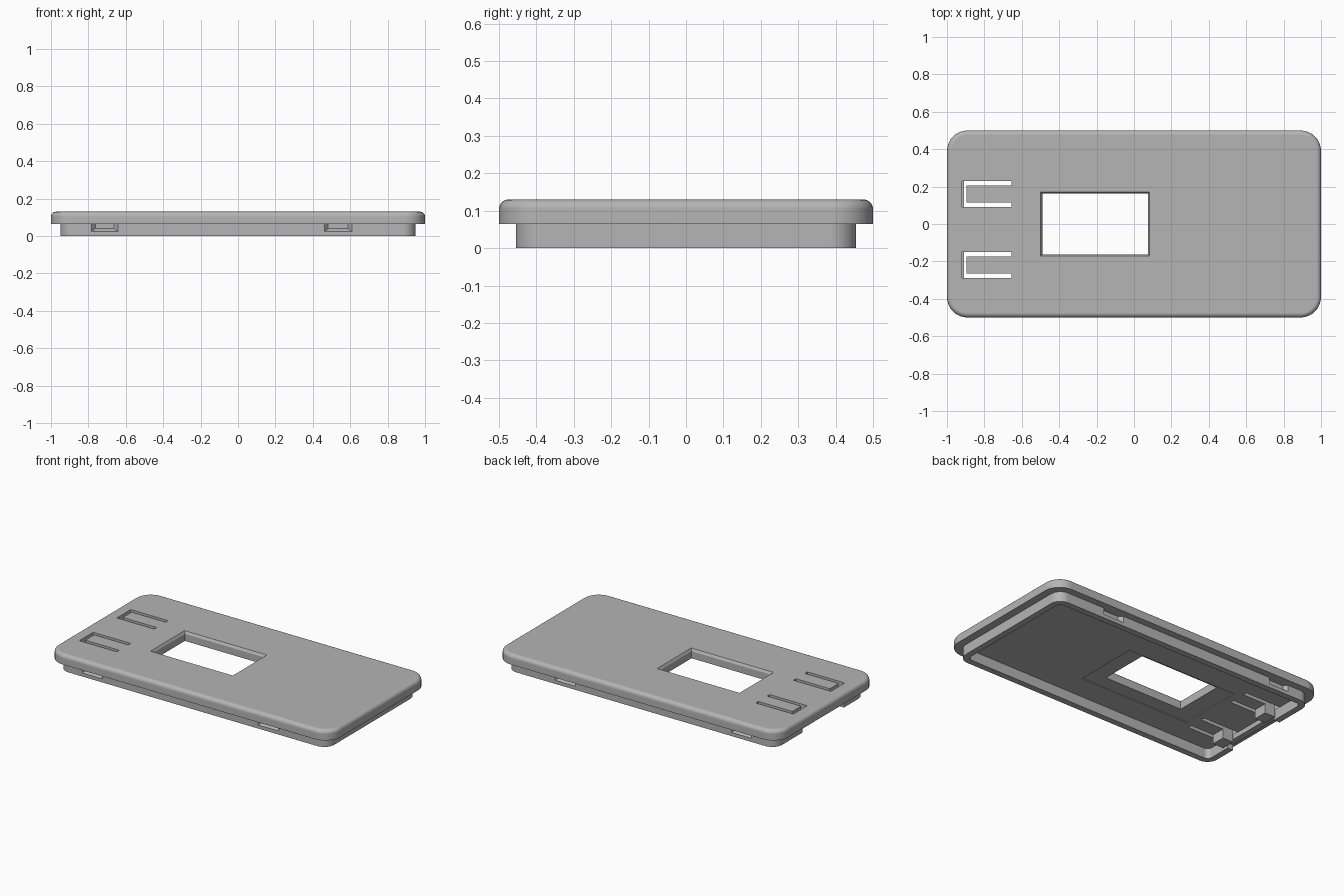
import bpy, bmesh
from math import sin, cos, pi

old = bpy.data.objects.get("Cube")
if old:
    bpy.data.objects.remove(old, do_unlink=True)

grey = bpy.data.materials.new("plain_grey")
grey.use_nodes = True
colour = (0.46, 0.46, 0.46, 1)
grey.diffuse_color = colour
grey.node_tree.nodes["Principled BSDF"].inputs["Base Color"].default_value = colour


def rounded_ring(hx, hy, r, steps=8):
    """Outline points of a rounded rectangle, anticlockwise."""
    pts = []
    for i, (sx, sy) in enumerate([(1, 1), (-1, 1), (-1, -1), (1, -1)]):
        for k in range(steps + 1):
            a = (i + k / steps) * pi / 2
            pts.append((sx * (hx - r) + r * cos(a), sy * (hy - r) + r * sin(a)))
    return pts


def finish(name, bm):
    bmesh.ops.recalc_face_normals(bm, faces=bm.faces)
    mesh = bpy.data.meshes.new(name)
    bm.to_mesh(mesh)
    bm.free()
    mesh.materials.append(grey)
    obj = bpy.data.objects.new(name, mesh)
    bpy.context.collection.objects.link(obj)
    return obj


def slab(name, hx, hy, r, levels):
    """Rounded slab lofted through (inset, z) levels."""
    bm = bmesh.new()
    rings = [[bm.verts.new((x, y, z)) for x, y in
              rounded_ring(hx - d, hy - d, r - d)] for d, z in levels]
    n = len(rings[0])
    for a, b in zip(rings, rings[1:]):
        for i in range(n):
            j = (i + 1) % n
            bm.faces.new((a[i], a[j], b[j], b[i]))
    bm.faces.new(rings[0][::-1])
    bm.faces.new(rings[-1])
    return finish(name, bm)


def box(name, x, y, z, flare=0.0):
    """Box from ranges; flare widens the top in x and y."""
    bm = bmesh.new()
    bmesh.ops.create_cube(bm, size=1)
    for v in bm.verts:
        top = v.co.z > 0
        g = flare if top else 0
        v.co = (x[1] + g if v.co.x > 0 else x[0] - g,
                y[1] + g if v.co.y > 0 else y[0] - g,
                z[1] if top else z[0])
    return finish(name, bm)


def cut(target, cutter):
    cutter.hide_render = True
    mod = target.modifiers.new("cut", 'BOOLEAN')
    mod.operation = 'DIFFERENCE'
    mod.solver = 'EXACT'
    mod.object = cutter
    bpy.context.view_layer.objects.active = target
    bpy.ops.object.modifier_apply(modifier=mod.name)
    bpy.data.objects.remove(cutter, do_unlink=True)


def smooth(obj):
    bpy.ops.object.select_all(action='DESELECT')
    obj.select_set(True)
    bpy.context.view_layer.objects.active = obj
    bpy.ops.object.shade_smooth_by_angle(angle=0.5)
    mod = obj.modifiers.new("flat_weighting", 'WEIGHTED_NORMAL')
    mod.keep_sharp = True


BASE, TOP, FILLET = 0.065, 0.13, 0.025

# Cover plate with a rounded upper edge
levels = [(0, BASE)] + [
    (FILLET * (1 - cos(k * pi / 10)), TOP - FILLET + FILLET * sin(k * pi / 10))
    for k in range(6)]
plate = slab("cover_plate", 1.0, 0.5, 0.11, levels)

# Shallow seat and opening for the display
cut(plate, box("seat_cutter", (-0.61, 0.18), (-0.255, 0.175), (0.05, BASE + 0.005)))
cut(plate, box("window_cutter", (-0.49, 0.075), (-0.163, 0.163), (0.05, 0.12)))
cut(plate, box("window_lip_cutter", (-0.49, 0.075), (-0.163, 0.163), (0.115, 0.135), 0.012))

# U-shaped slots that free two flexible button tongues, each with a peg
for side, cy in (("back", 0.16), ("front", -0.22)):
    for s in (-1, 1):
        y = sorted((cy + s * 0.045, cy + s * 0.07))
        cut(plate, box("slot_cutter", (-0.92, -0.655), y, (0.05, 0.15)))
    cut(plate, box("slot_cutter", (-0.92, -0.895), (cy - 0.069, cy + 0.069), (0.05, 0.15)))
    box(side + "_button_peg", (-0.895, -0.82), (cy - 0.045, cy + 0.045), (0.005, BASE + 0.01))
smooth(plate)

# Inner rim below the plate
rim = slab("inner_rim", 0.95, 0.455, 0.07, [(0, 0), (0, BASE + 0.004)])
cut(rim, slab("rim_cutter", 0.91, 0.415, 0.03, [(0, -0.1), (0, 0.2)]))

# Lowered stretch of the rim beside the buttons
cut(rim, box("gap_cutter", (-1.0, -0.85), (-0.24, 0.18), (-0.05, 0.035)))

# Snap recesses in the long sides, with sloping sides and floor
for sy in (-1, 1):
    for x0, x1 in ((-0.785, -0.64), (0.46, 0.61)):
        bm = bmesh.new()
        bmesh.ops.create_cube(bm, size=1)
        for v in bm.verts:
            outer = v.co.y > 0
            g = 0 if outer else 0.022
            v.co = (x1 - g if v.co.x > 0 else x0 + g,
                    sy * (0.457 if outer else 0.432),
                    BASE + 0.002 if v.co.z > 0 else 0.022 + g * 0.8)
        cut(rim, finish("recess_cutter", bm))
smooth(rim)
